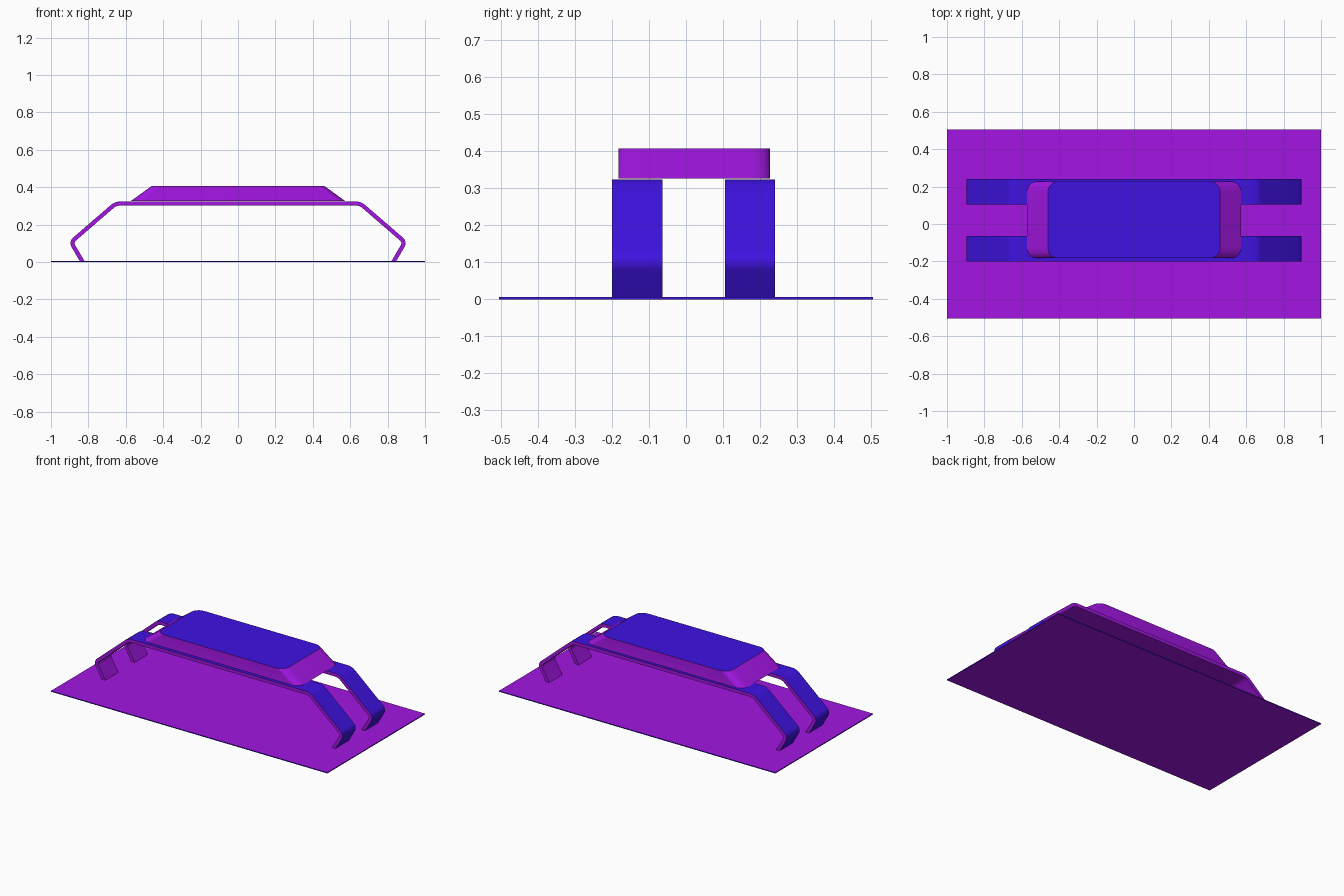
import bpy, bmesh, math
from mathutils import Vector

if "Cube" in bpy.data.objects:
    bpy.data.objects.remove(bpy.data.objects["Cube"])


def material(name, colour):
    m = bpy.data.materials.new(name)
    m.diffuse_color = colour
    m.use_nodes = True
    m.node_tree.nodes["Principled BSDF"].inputs["Base Color"].default_value = m.diffuse_color
    return m


PURPLE = material("purple", (0.36, 0.008, 0.76, 1))
BLUE = material("blue", (0.05, 0.006, 0.76, 1))


def finish(name, bm, is_blue):
    """Turn a bmesh into an object; is_blue picks the blue faces."""
    bmesh.ops.recalc_face_normals(bm, faces=bm.faces[:])
    bm.normal_update()
    for f in bm.faces:
        f.material_index = int(is_blue(f))
    mesh = bpy.data.meshes.new(name)
    bm.to_mesh(mesh)
    bm.free()
    mesh.materials.append(PURPLE)
    mesh.materials.append(BLUE)
    ob = bpy.data.objects.new(name, mesh)
    bpy.context.collection.objects.link(ob)
    bpy.ops.object.select_all(action='DESELECT')
    bpy.context.view_layer.objects.active = ob
    ob.select_set(True)
    bpy.ops.object.shade_smooth_by_angle(angle=math.radians(30))
    return ob


def fillet(prev, corner, nxt, r, n=8):
    """Points and outward normals of a rounded corner on a clockwise path."""
    a, c, b = Vector(prev), Vector(corner), Vector(nxt)
    d1, d2 = (c - a).normalized(), (b - c).normalized()
    turn = d1.angle(d2)
    n1 = Vector((-d1.y, d1.x))
    centre = c - d1 * r * math.tan(turn / 2) - n1 * r
    start = math.atan2(n1.y, n1.x)
    out = []
    for i in range(n + 1):
        t = start - turn * i / n
        nrm = Vector((math.cos(t), math.sin(t)))
        out.append((centre + nrm * r, nrm))
    return out


# bent straps
THICK = 0.022
shoulder, knee, foot = (0.658, 0.324), (0.907, 0.109), (0.843, 0.0)
half = fillet((0, 0.324), shoulder, knee, 0.08) + fillet(shoulder, knee, foot, 0.04)
right = [(p, p - n * THICK) for p, n in half]
fd = Vector(knee) - Vector(foot)
right.append((Vector(foot), Vector(foot) - Vector((THICK * fd.length / fd.y, 0))))
flip = lambda v: Vector((-v.x, v.y))
path = [(flip(o), flip(i)) for o, i in reversed(right)] + right


def strap(name, y0, y1):
    bm = bmesh.new()
    rings = [[bm.verts.new((p.x, y, p.y)) for p, y in
              ((o, y0), (o, y1), (i, y1), (i, y0))] for o, i in path]
    outer = set()
    for a, b in zip(rings, rings[1:]):
        for k in range(4):
            f = bm.faces.new((a[k], a[(k + 1) % 4], b[(k + 1) % 4], b[k]))
            if k == 0:
                outer.add(f)
    bm.faces.new(rings[0])
    bm.faces.new(rings[-1])
    finish(name, bm, lambda f: f in outer)


strap("front_strap", -0.20, -0.063)
strap("back_strap", 0.105, 0.24)


# pad with rounded corners and sloping ends
def outline(hx, y0, y1, r):
    c = [(-hx, y1), (hx, y1), (hx, y0), (-hx, y0)]
    return [p for k in range(4)
            for p, _ in fillet(c[k - 1], c[k], c[(k + 1) % 4], r)]


bm = bmesh.new()
low, high = [[bm.verts.new((p.x, p.y, z)) for p in outline(hx, -0.183, 0.227, 0.055)]
             for hx, z in ((0.572, 0.327), (0.46, 0.408))]
for k in range(len(low)):
    bm.faces.new((low[k - 1], low[k], high[k], high[k - 1]))
bm.faces.new(low)
bm.faces.new(high)
finish("top_pad", bm, lambda f: f.normal.z > 0.99)

# thin base plate
bm = bmesh.new()
bmesh.ops.create_cube(bm, size=1)
for v in bm.verts:
    v.co = (v.co.x * 2, v.co.y * 1.01, (v.co.z + 0.5) * 0.006)
finish("base_plate", bm, lambda f: abs(f.normal.z) < 0.5)
